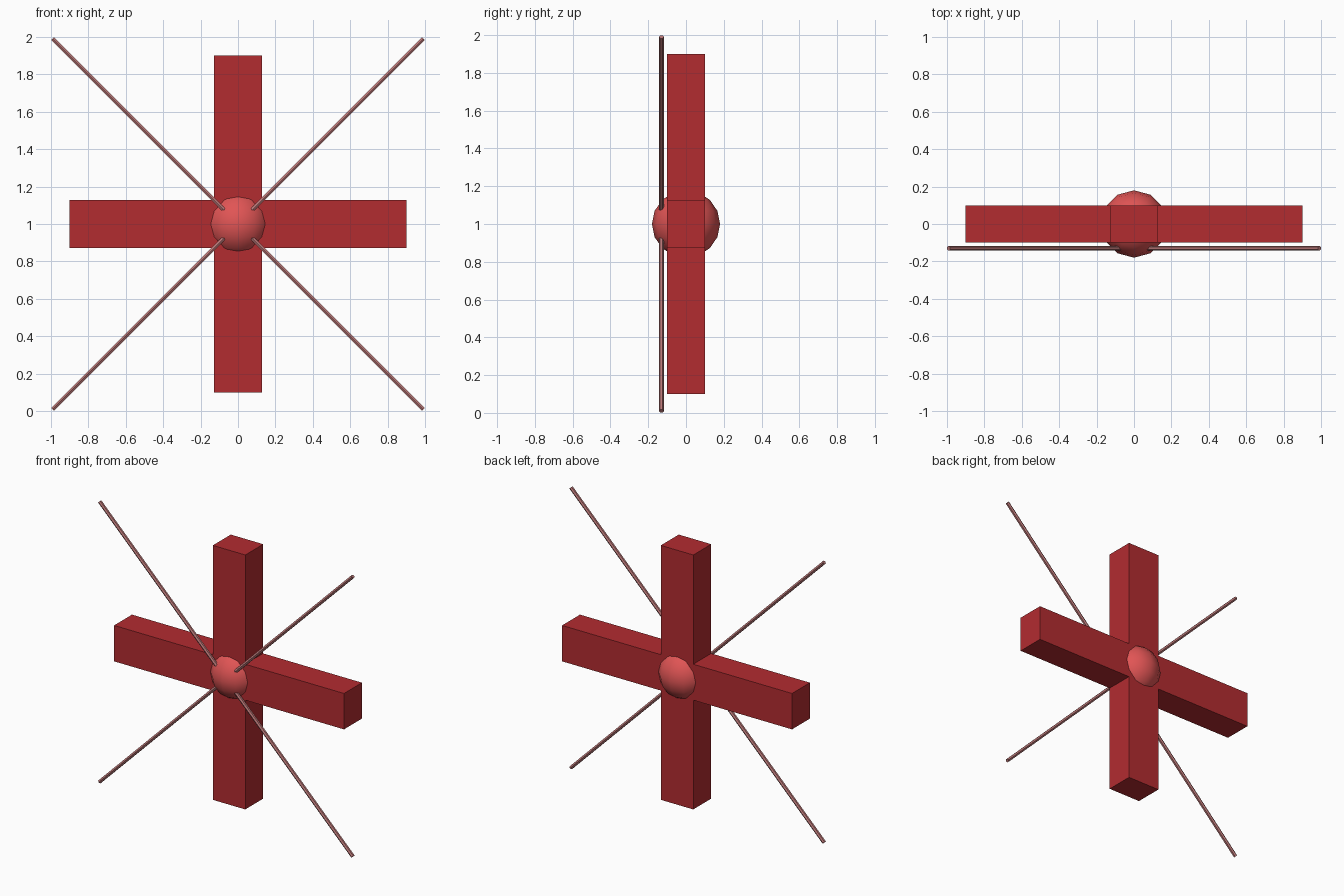
import bpy
from math import radians, sqrt

if "Cube" in bpy.data.objects:
    bpy.data.objects.remove(bpy.data.objects["Cube"])


def material(name, rgb):
    m = bpy.data.materials.new(name)
    m.diffuse_color = (*rgb, 1)
    m.use_nodes = True
    m.node_tree.nodes["Principled BSDF"].inputs["Base Color"].default_value = m.diffuse_color
    return m


def finish(name, mat):
    ob = bpy.context.object
    ob.name = name
    ob.data.materials.append(mat)
    return ob


red = material("deep_red", (0.45, 0.025, 0.03))
bright = material("bright_red", (0.75, 0.09, 0.09))
pink = material("dull_pink", (0.5, 0.19, 0.19))

# Crossed beams
for name, size in (("upright_beam", (0.254, 0.2, 1.8)),
                   ("cross_beam", (1.8, 0.2, 0.254))):
    bpy.ops.mesh.primitive_cube_add(size=1, location=(0, 0, 1))
    beam = finish(name, red)
    beam.scale = size

# Central hub
bpy.ops.mesh.primitive_uv_sphere_add(segments=12, ring_count=8, radius=0.18,
                                     location=(0, 0, 1))
finish("hub", bright)
bpy.ops.object.shade_smooth()

# Thin diagonal rods crossing inside the hub's front
for name, angle in (("rising_rod", 45), ("falling_rod", -45)):
    bpy.ops.mesh.primitive_cylinder_add(vertices=6, radius=0.013,
                                        depth=2 * 0.991 * sqrt(2),
                                        location=(0, -0.13, 1),
                                        rotation=(0, radians(angle), 0))
    finish(name, pink)
    bpy.ops.object.shade_smooth_by_angle(angle=radians(40))
